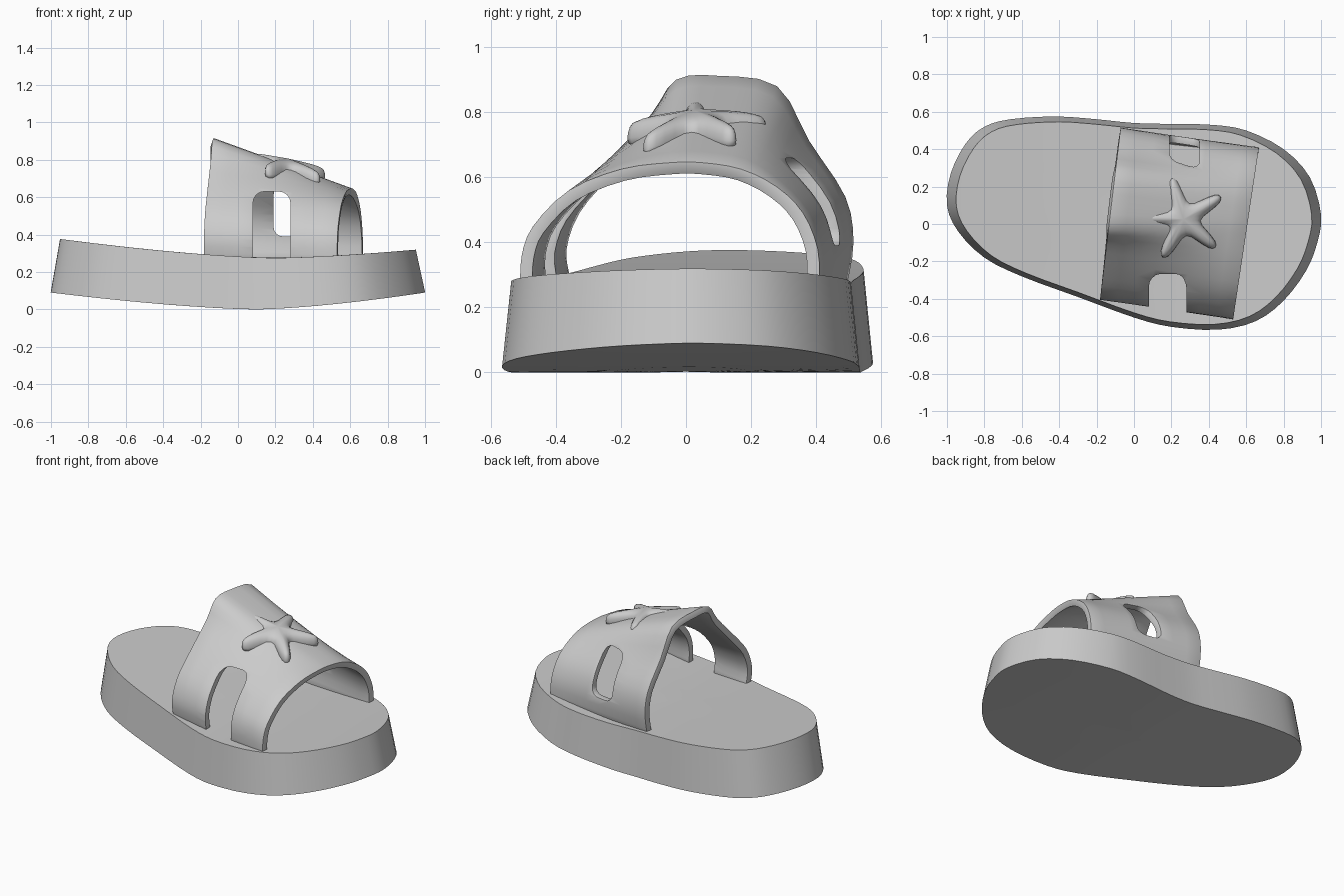
import bpy, bmesh, math
from mathutils import Vector

cube = bpy.data.objects.get("Cube")
if cube:
    bpy.data.objects.remove(cube, do_unlink=True)

grey = bpy.data.materials.new("plain grey")
grey.use_nodes = True
grey.diffuse_color = (0.6, 0.6, 0.6, 1)
grey.node_tree.nodes["Principled BSDF"].inputs["Base Color"].default_value = (0.6, 0.6, 0.6, 1)


def make(name, bm):
    mesh = bpy.data.meshes.new(name)
    bm.to_mesh(mesh)
    bm.free()
    obj = bpy.data.objects.new(name, mesh)
    bpy.context.collection.objects.link(obj)
    mesh.materials.append(grey)
    return obj


def finish(obj, angle):
    """Apply the modifiers and smooth the shading."""
    bpy.ops.object.select_all(action='DESELECT')
    obj.select_set(True)
    bpy.context.view_layer.objects.active = obj
    bpy.ops.object.convert(target='MESH')
    bpy.ops.object.shade_smooth_by_angle(angle=math.radians(angle))


def spline(points, steps, closed=False):
    """Smooth curve through the points."""
    n = len(points)
    pick = lambda i: Vector(points[i % n] if closed else points[max(0, min(n - 1, i))])
    out = []
    for i in range(n if closed else n - 1):
        a, b, c, d = (pick(i + k) for k in (-1, 0, 1, 2))
        for s in range(steps):
            t = s / steps
            out.append(b + (c - a) * (t / 2) + (2 * a - 5 * b + 4 * c - d) * (t * t / 2)
                       + (3 * b - a - 3 * c + d) * (t ** 3 / 2))
    if not closed:
        out.append(pick(n - 1))
    return out


def bridge(bm, low, high):
    n = len(low)
    for i in range(n):
        j = (i + 1) % n
        bm.faces.new((low[i], low[j], high[j], high[i]))


def cap(bm, ring, center):
    for i in range(len(ring)):
        bm.faces.new((ring[i], ring[(i + 1) % len(ring)], center))


# Sole: closed outline lofted between curved underside and footbed
outline = spline([
    (-1, .1), (-.98, .27), (-.9, .43), (-.8, .52), (-.66, .56), (-.42, .575), (-.2, .56),
    (0, .54), (.2, .535), (.42, .53), (.6, .5), (.8, .4), (.94, .25), (1, .05),
    (.98, -.1), (.92, -.25), (.8, -.41), (.65, -.52), (.45, -.565), (.2, -.55),
    (0, -.5), (-.3, -.39), (-.6, -.28), (-.8, -.18), (-.94, -.04)], 3, True)


def bottom_z(x):
    u = x - .1
    return .09 * (abs(u) / (1.1 if u < 0 else .9)) ** 1.5


def top_z(x):
    u = x - .2
    return .275 + (.1 * (-u / 1.14) ** 1.5 if u < 0 else .045 * (u / .76) ** 1.5)


bm = bmesh.new()
rings = []
for level, scales in ((bottom_z, (.2, .4, .6, .8, 1)), (top_z, (.95, .93, .8, .6, .4, .2))):
    for s in scales:
        rings.append([bm.verts.new((p.x * s, p.y * s, level(p.x * s))) for p in outline])
for low, high in zip(rings, rings[1:]):
    bridge(bm, low, high)
cap(bm, rings[0], bm.verts.new((0, 0, bottom_z(0))))
cap(bm, rings[-1], bm.verts.new((0, 0, top_z(0))))
bmesh.ops.recalc_face_normals(bm, faces=bm.faces[:])
finish(make("sole", bm), 40)

# Strap: surface ruled between a tall back arch and a low front arch
back = spline([(-.39, .27), (-.405, .38), (-.36, .51), (-.25, .64), (-.11, .79), (-.03, .9),
               (.1, .912), (.28, .88), (.38, .71), (.49, .54), (.515, .4), (.495, .27)], 3)
front = spline([(-.51, .27), (-.505, .36), (-.47, .45), (-.36, .56), (-.2, .625), (-.05, .645),
                (.05, .645), (.17, .625), (.28, .57), (.36, .49), (.405, .38), (.41, .27)], 3)
bm = bmesh.new()
rows = []
for i in range(9):
    t = i / 8
    row = []
    for b, f in zip(back, front):
        xb = -.18 + .12 * (b.x + .39)
        xf = .53 + .15 * (f.x + .51)
        y, z = b.lerp(f, t)
        row.append(bm.verts.new((xb + (xf - xb) * t, y, z)))
    rows.append(row)
for r, s in zip(rows, rows[1:]):
    for j in range(len(r) - 1):
        bm.faces.new((r[j], s[j], s[j + 1], r[j + 1]))
strap = make("strap", bm)
solid = strap.modifiers.new("thickness", 'SOLIDIFY')
solid.thickness = .038
solid.offset = -1


def cutter(name, low, high, radius):
    """Box with rounded corners along y, cut out of the strap."""
    bm = bmesh.new()
    bmesh.ops.create_cube(bm, size=1)
    for v in bm.verts:
        v.co = [(a + b) / 2 + c * (b - a) for a, b, c in zip(low, high, v.co)]
    edges = [e for e in bm.edges if abs(e.verts[0].co.y - e.verts[1].co.y) > .01]
    bmesh.ops.bevel(bm, geom=edges, offset=radius, segments=4, profile=.5, affect='EDGES')
    obj = make(name, bm)
    obj.hide_render = True
    mod = strap.modifiers.new(name, 'BOOLEAN')
    mod.operation = 'DIFFERENCE'
    mod.object = obj
    return obj


cutters = [cutter("slot_cutter", (.08, -.8, .1), (.28, -.15, .63), .06),
           cutter("window_cutter", (.19, .2, .39), (.35, .8, .66), .05)]
soft = strap.modifiers.new("soft_edges", 'BEVEL')
soft.width = .01
soft.segments = 2
soft.limit_method = 'ANGLE'
soft.angle_limit = math.radians(50)
finish(strap, 40)
for c in cutters:
    bpy.data.objects.remove(c, do_unlink=True)

# Starfish ornament: five rounded arms draped over the strap
center = Vector((.265, .025))
tips = [(.05, .03), (.15, -.185), (.44, -.13), (.47, .15), (.2, .255)]


def star_ring(bm, width, reach, drop):
    ring = []
    for i, tip in enumerate(tips):
        arm = Vector(tip) - center
        axis = arm.normalized()
        side = Vector((-axis.y, axis.x))
        nxt = (Vector(tips[(i + 1) % 5]) - center).normalized()
        pts = [axis * arm.length * a * reach + side * w * width
               for a, w in ((.55, -.04), (.93, -.028), (1, 0), (.93, .028), (.55, .04))]
        pts.append((axis + nxt).normalized() * .075 * (.4 + .6 * width))
        for p in pts:
            x, y = center + p
            z = .845 - .2 * (x - .05) - .8 * (y - .08) ** 2 - drop
            ring.append(bm.verts.new((x, y, z)))
    return ring


bm = bmesh.new()
levels = [star_ring(bm, *a) for a in ((.9, .98, .085), (1, 1, .045), (.85, .97, .015), (.35, .9, 0))]
for low, high in zip(levels, levels[1:]):
    bridge(bm, low, high)
cap(bm, levels[-1], bm.verts.new((center.x, center.y, .81)))
cap(bm, levels[0], bm.verts.new((center.x, center.y, .73)))
bmesh.ops.recalc_face_normals(bm, faces=bm.faces[:])
star = make("starfish_ornament", bm)
star.modifiers.new("rounding", 'SUBSURF').levels = 1
finish(star, 60)
